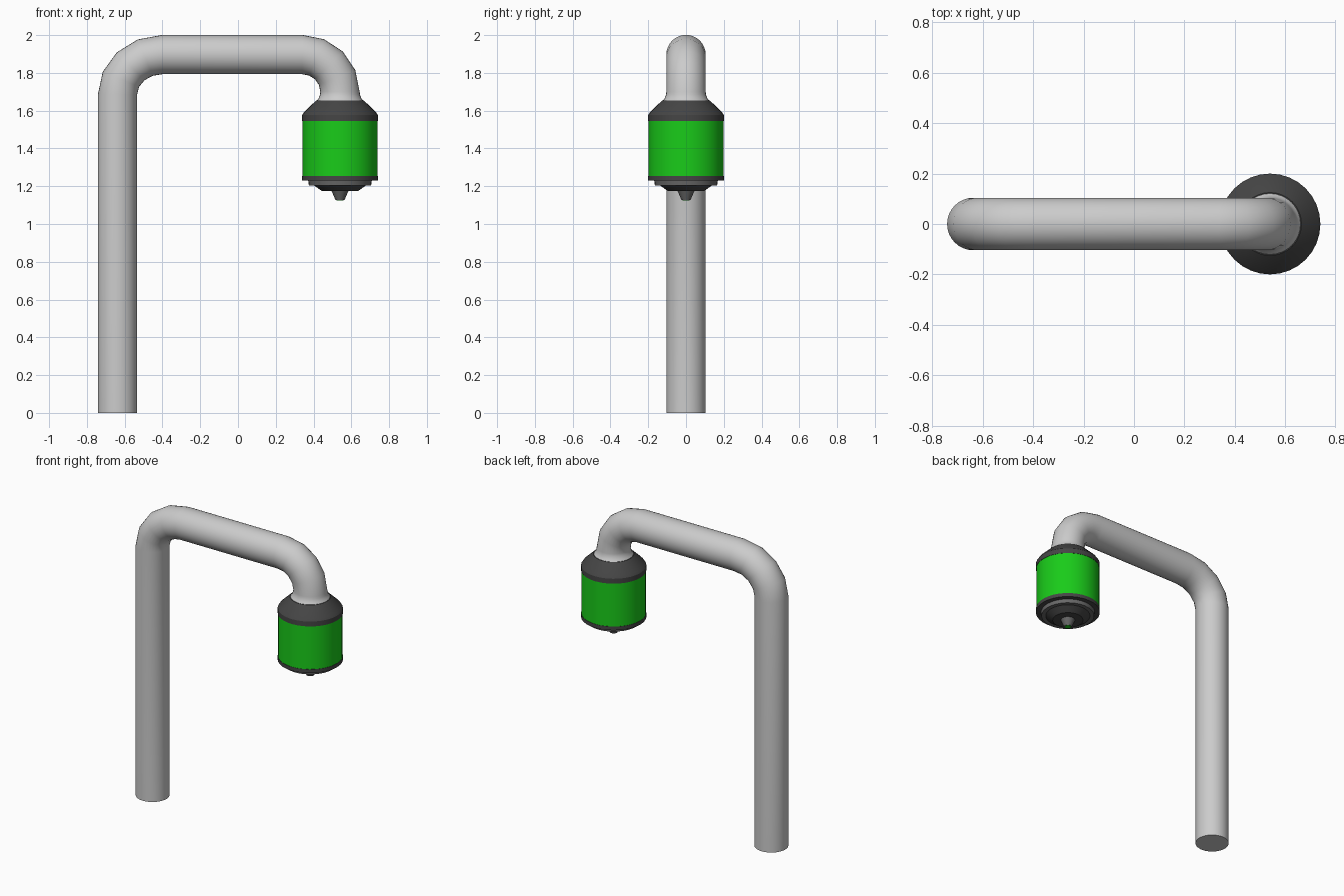
import bpy, bmesh, math
from mathutils import Vector

if "Cube" in bpy.data.objects:
    bpy.data.objects.remove(bpy.data.objects["Cube"])

HEAD_X = 0.54
POST_X = -0.638
RAIL_Z = 1.897
R = 0.104


def material(name, rgb):
    m = bpy.data.materials.new(name)
    m.diffuse_color = (*rgb, 1)
    m.use_nodes = True
    m.node_tree.nodes["Principled BSDF"].inputs["Base Color"].default_value = m.diffuse_color
    return m


def skin(name, rings, mat=None, angle=30):
    """Bridge equal-sized rings of points, cap both ends, smooth by angle."""
    bm = bmesh.new()
    loops = [[bm.verts.new(p) for p in ring] for ring in rings]
    n = len(loops[0])
    for a, b in zip(loops, loops[1:]):
        for i in range(n):
            j = (i + 1) % n
            bm.faces.new((a[i], a[j], b[j], b[i]))
    bm.faces.new(loops[0])
    bm.faces.new(loops[-1])
    bmesh.ops.recalc_face_normals(bm, faces=bm.faces)
    me = bpy.data.meshes.new(name)
    bm.to_mesh(me)
    bm.free()
    ob = bpy.data.objects.new(name, me)
    bpy.context.collection.objects.link(ob)
    if mat:
        me.materials.append(mat)
    bpy.ops.object.select_all(action='DESELECT')
    ob.select_set(True)
    bpy.context.view_layer.objects.active = ob
    bpy.ops.object.shade_smooth_by_angle(angle=math.radians(angle))
    return ob


def turned(name, profile, mat=None, n=32):
    """Lathe a (radius, z) profile about the lamp head axis."""
    ring = [math.tau * i / n for i in range(n)]
    return skin(name, [[(HEAD_X + r * math.cos(a), r * math.sin(a), z) for a in ring]
                       for r, z in profile], mat)


def bend(cx, cz, rx, rz, start, end, steps=4):
    """Quarter bend: (x, z, tangent angle) stations, travelling clockwise."""
    out = []
    for i in range(steps + 1):
        a = math.radians(start + (end - start) * i / steps)
        out.append((cx + rx * math.cos(a), cz + rz * math.sin(a), a - math.pi / 2))
    return out


# Bent pipe: post, rail and down-turned end with a flared collar
down = -math.pi / 2
path = [(POST_X, 0, math.pi / 2, R)]
path += [(*s, R) for s in bend(-0.40, 1.685, -0.40 - POST_X, RAIL_Z - 1.685, 180, 90)]
path += [(*s, R) for s in bend(0.34, 1.70, HEAD_X - 0.34, RAIL_Z - 1.70, 90, 0)]
path += [(HEAD_X, 1.685, down, 0.106), (HEAD_X, 1.665, down, 0.113),
         (HEAD_X, 1.65, down, 0.125)]
rings = []
for x, z, t, r in path:
    side = Vector((-math.sin(t), 0, math.cos(t)))
    rings.append([Vector((x, 0, z)) + side * (r * math.cos(a)) + Vector((0, r * math.sin(a), 0))
                  for a in (math.tau * i / 32 for i in range(32))])
skin("bent_pipe", rings, angle=50)

# Lamp head
dark = material("dark_grey", (0.06, 0.06, 0.06))
mid = material("mid_grey", (0.14, 0.14, 0.14))
green = material("green", (0.01, 0.6, 0.01))
turned("head_cap", [(0.125, 1.655), (0.19, 1.593), (0.2, 1.578), (0.2, 1.545)], dark)
turned("green_body", [(0.198, 1.546), (0.198, 1.254)], green)
turned("lower_rim", [(0.2, 1.255), (0.2, 1.23), (0.17, 1.23)], dark)
turned("step_ring", [(0.17, 1.24), (0.165, 1.205), (0.135, 1.205)], mid)
turned("lower_cone", [(0.14, 1.206), (0.095, 1.174)], dark)
turned("nozzle", [(0.045, 1.176), (0.024, 1.127)], mid)
turned("green_tip", [(0.019, 1.13), (0.019, 1.125)], green)
